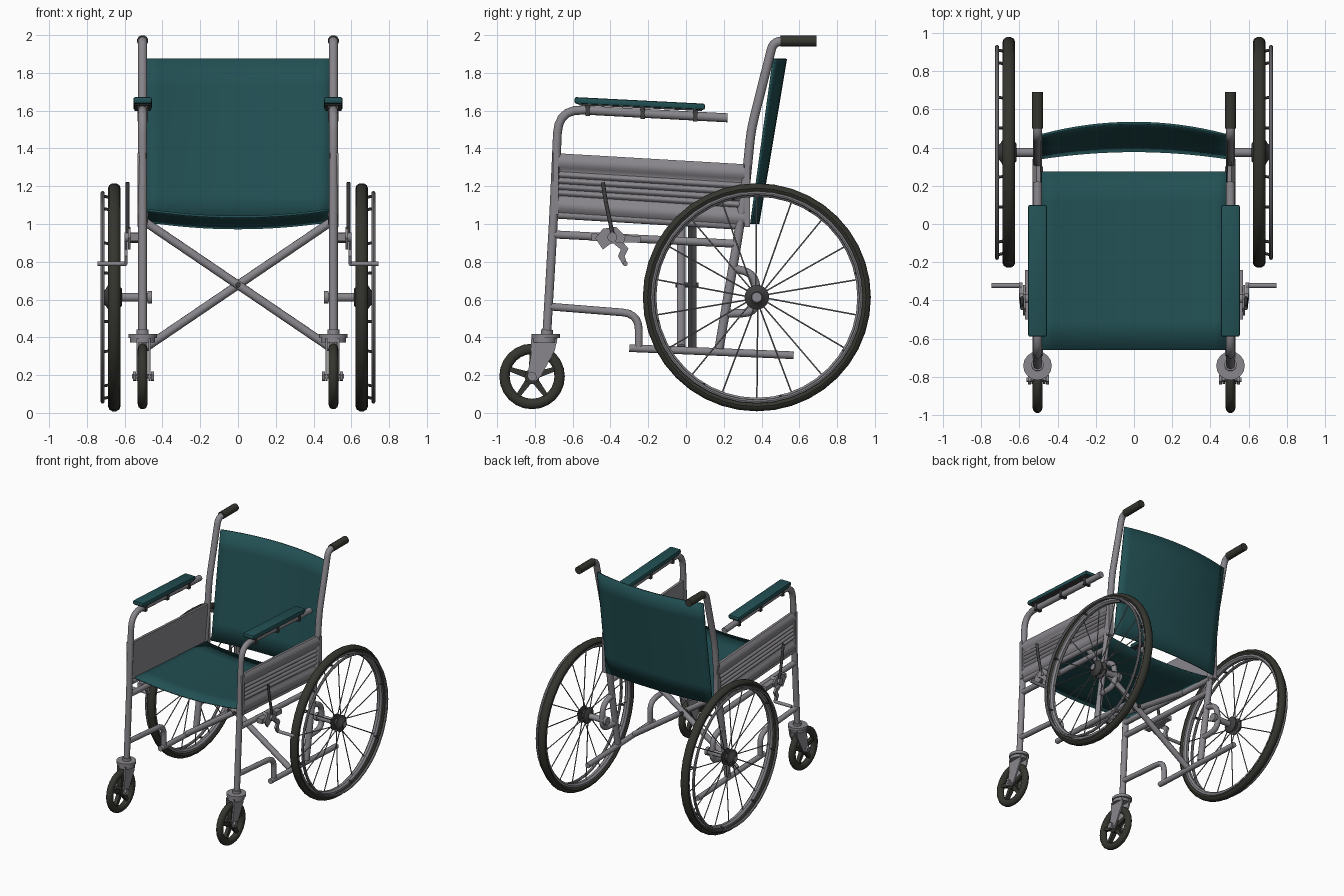
import bpy, bmesh, math
from mathutils import Vector

if "Cube" in bpy.data.objects:
    bpy.data.objects.remove(bpy.data.objects["Cube"])


def material(name, rgb):
    m = bpy.data.materials.new(name)
    m.diffuse_color = (*rgb, 1)
    m.use_nodes = True
    m.node_tree.nodes["Principled BSDF"].inputs["Base Color"].default_value = m.diffuse_color
    return m


GREY = material("grey_metal", (0.25, 0.24, 0.26))
TEAL = material("teal_vinyl", (0.016, 0.080, 0.088))
RUBBER = material("dark_rubber", (0.036, 0.036, 0.029))
DARK = material("dark_metal", (0.05, 0.05, 0.052))


def finish(bm, name, mat, mirror=True, angle=40):
    """Turn a bmesh into an object, plus its mirror image across x = 0."""
    bmesh.ops.recalc_face_normals(bm, faces=bm.faces)
    obs = []
    for side in (("right_", "left_") if mirror else ("",)):
        if side == "left_":
            for v in bm.verts:
                v.co.x *= -1
            bmesh.ops.reverse_faces(bm, faces=bm.faces)
        me = bpy.data.meshes.new(side + name)
        bm.to_mesh(me)
        me.materials.append(mat)
        me.shade_smooth()
        me.set_sharp_from_angle(angle=math.radians(angle))
        ob = bpy.data.objects.new(side + name, me)
        bpy.context.collection.objects.link(ob)
        obs.append(ob)
    bm.free()
    return obs


def fillet(pts, r, n=5):
    """Round the inner corners of a path."""
    pts = [Vector(p) for p in pts]
    out = [pts[0]]
    for a, b, c in zip(pts, pts[1:], pts[2:]):
        d = min(r, (a - b).length * .48, (c - b).length * .48)
        p, q = b + (a - b).normalized() * d, b + (c - b).normalized() * d
        for i in range(n + 1):
            t = i / n
            out.append(p * (1 - t) ** 2 + b * 2 * t * (1 - t) + q * t * t)
    return out + [pts[-1]]


def sweep(bm, pts, r, sides):
    rings, u = [], None
    for i, p in enumerate(pts):
        t = (pts[min(i + 1, len(pts) - 1)] - pts[max(i - 1, 0)]).normalized()
        if u is None:
            u = t.orthogonal()
        u = (u - t * u.dot(t)).normalized()
        w = t.cross(u)
        rings.append([bm.verts.new(p + (u * math.cos(a) + w * math.sin(a)) * r)
                      for a in (2 * math.pi * k / sides for k in range(sides))])
    for a, b in zip(rings, rings[1:]):
        for k in range(sides):
            j = (k + 1) % sides
            bm.faces.new((a[k], a[j], b[j], b[k]))
    bm.faces.new(rings[0])
    bm.faces.new(rings[-1])


def tube(name, pts, r, mat=GREY, bend=0.0, sides=12, mirror=True):
    bm = bmesh.new()
    pts = fillet(pts, bend) if bend else [Vector(p) for p in pts]
    sweep(bm, pts, r, sides)
    return finish(bm, name, mat, mirror, 50)


def side_tube(name, yz, r, mat=GREY, bend=0.0, x=0.505):
    return tube(name, [(x, y, z) for y, z in yz], r, mat, bend)


def lathe(name, profile, cy, cz, mat, seg=36):
    """Spin a closed (x, radius) profile about an x-wise axle."""
    bm = bmesh.new()
    rings = [[bm.verts.new((x, cy + r * math.cos(a), cz + r * math.sin(a))) for x, r in profile]
             for a in (2 * math.pi * i / seg for i in range(seg))]
    n = len(profile)
    for i in range(seg):
        a, b = rings[i], rings[(i + 1) % seg]
        for k in range(n):
            j = (k + 1) % n
            bm.faces.new((a[k], a[j], b[j], b[k]))
    return finish(bm, name, mat)


def oval(cx, cr, hx, hr, n=10):
    return [(cx + hx * math.cos(2 * math.pi * k / n), cr + hr * math.sin(2 * math.pi * k / n)) for k in range(n)]


def prism(name, yz, x0, x1, mat=GREY, bevel=0.0):
    """Extrude a side-view outline across x."""
    bm = bmesh.new()
    f = bm.faces.new([bm.verts.new((x0, y, z)) for y, z in yz])
    g = bmesh.ops.extrude_face_region(bm, geom=[f])["geom"]
    bmesh.ops.translate(bm, vec=(x1 - x0, 0, 0), verts=[v for v in g if isinstance(v, bmesh.types.BMVert)])
    if bevel:
        bmesh.ops.bevel(bm, geom=bm.edges[:], offset=bevel, segments=2, profile=.5, affect='EDGES')
    return finish(bm, name, mat)


def sheet(name, fn, nu=16, nv=6):
    """Thin upholstery sheet from a surface function."""
    bm = bmesh.new()
    g = [[bm.verts.new(fn(-1 + 2 * i / nu, j / nv)) for i in range(nu + 1)] for j in range(nv + 1)]
    for j in range(nv):
        for i in range(nu):
            bm.faces.new((g[j][i], g[j][i + 1], g[j + 1][i + 1], g[j + 1][i]))
    ob = finish(bm, name, TEAL, False)[0]
    m = ob.modifiers.new("thickness", 'SOLIDIFY')
    m.thickness, m.offset = 0.012, 0


def mix(a, b, t):
    return a + (b - a) * t


# Upholstery
sheet("seat", lambda u, v: (u * .485, mix(-.66, .275, v), mix(1.075, 1.015, v) - .037 * (1 - u * u)))
sheet("backrest", lambda u, v: (u * .485, mix(.345, .465, v) + mix(.037, .064, v) * (1 - u * u),
                                mix(1.0, 1.875, v)))

# Side frame tubes
side_tube("rear_post", [(.175, .34), (.275, .93), (.315, 1.2), (.345, 1.5), (.462, 1.965), (.55, 1.97)], .025, bend=.07)
side_tube("push_grip", [(.50, 1.97), (.69, 1.97)], .03, RUBBER)
side_tube("front_leg_and_arm_tube", [(-.738, .40), (-.70, 1.05), (-.675, 1.61), (.22, 1.562)], .024, bend=.13)
side_tube("seat_rail", [(-.69, 1.05), (.30, .99)], .022, x=.497)
side_tube("upper_rail", [(-.705, .945), (.27, .895)], .022)
side_tube("middle_rail", [(-.725, .563), (-.25, .525), (-.25, .345)], .021, bend=.1)
side_tube("lower_rail", [(-.30, .343), (.57, .305)], .021)
side_tube("axle_bracket", [(.24, .77), (.365, .735), (.385, .53), (.20, .525)], .022, bend=.09)

# Cross brace
tube("cross_brace_front", [(-.49, -.025, 1.01), (.49, -.025, .345)], .023, mirror=False)
tube("cross_brace_rear", [(-.49, .032, .345), (.49, .032, 1.01)], .023, mirror=False)
tube("brace_pivot", [(0, -.055, .678), (0, .066, .678)], .014, DARK, mirror=False)

# Corrugated side panel: outline across the height, swept from front to back
outline = [(.49, 0)]
for t0, t1, h in ((0, .28, .022), (.3, .4, .013), (.4, .5, .013), (.5, .6, .013), (.6, .7, .013), (.72, 1, .022)):
    outline += [(.51 + h * math.sin(math.pi * k / 6), mix(t0, t1, k / 6)) for k in range(7)]
outline.append((.49, 1))
bm = bmesh.new()
ends = [[bm.verts.new((x, y, mix(z0, z1, t))) for x, t in outline]
        for y, z0, z1 in ((-.69, 1.055, 1.375), (.335, .985, 1.315))]
for k in range(len(outline)):
    j = (k + 1) % len(outline)
    bm.faces.new((ends[0][k], ends[0][j], ends[1][j], ends[1][k]))
for e in ends:
    bm.faces.new(e)
bmesh.ops.remove_doubles(bm, verts=bm.verts, dist=1e-5)
finish(bm, "side_panel", GREY)
for y, z0, z1 in ((-.69, 1.05, 1.375), (.325, .985, 1.315)):
    prism("panel_end_strip", [(y - .014, z0), (y + .014, z0), (y + .014, z1), (y - .014, z1)], .488, .532)

# Armrest pads with clips
prism("armrest_pad", [(-.59, 1.637), (.10, 1.604), (.10, 1.637), (-.59, 1.672)], .456, .554, TEAL, .01)
prism("armrest_base", [(-.57, 1.629), (.085, 1.598), (.085, 1.608), (-.57, 1.64)], .463, .547, DARK)
for y in (-.52, -.23, .05):
    z = 1.605 - .054 * (y + .6)
    prism("armrest_clip", [(y - .012, z - .028), (y + .012, z - .028), (y + .012, z + .03), (y - .012, z + .03)],
          .477, .533, DARK)

# Big wheels
CY, CZ = .375, .612
lathe("big_tyre", oval(.655, .578, .033, .027), CY, CZ, RUBBER, 40)
lathe("big_rim", [(.632, .562), (.632, .545), (.645, .532), (.665, .532), (.678, .545), (.678, .562)], CY, CZ, GREY, 40)
lathe("hand_rim", oval(.717, .552, .011, .011, 8), CY, CZ, GREY, 40)
lathe("wheel_hub", [(.615, .01), (.615, .045), (.63, .065), (.64, .065), (.645, .035), (.672, .035), (.677, .065),
                    (.688, .065), (.70, .045), (.715, .03), (.715, .01)], CY, CZ, DARK, 20)
tube("wheel_axle", [(.46, CY, CZ), (.72, CY, CZ)], .024)
tube("axle_collar", [(.455, CY, CZ), (.478, CY, CZ)], .034)
bm = bmesh.new()
for i in range(18):
    a = 2 * math.pi * (i + .5) / 18
    b = a + (.09 if i % 4 < 2 else -.09)
    sweep(bm, [Vector((.635 if i % 2 else .682, CY + .055 * math.cos(b), CZ + .055 * math.sin(b))),
               Vector((.655, CY + .54 * math.cos(a), CZ + .54 * math.sin(a)))], .0042, 5)
finish(bm, "spokes", GREY)
bm = bmesh.new()
for i in range(8):
    a = 2 * math.pi * (i + .3) / 8
    c, s = math.cos(a), math.sin(a)
    sweep(bm, [Vector((.665, CY + .54 * c, CZ + .54 * s)), Vector((.717, CY + .552 * c, CZ + .552 * s))], .008, 6)
finish(bm, "hand_rim_pins", DARK)

# Casters: tyre, hub, five spokes, fork
KY, KZ = -.815, .193
lathe("caster_tyre", oval(.505, .146, .026, .029), KY, KZ, RUBBER, 24)
lathe("caster_hub", [(.482, .008), (.482, .04), (.528, .04), (.528, .008)], KY, KZ, RUBBER, 16)
for i in range(5):
    a = math.pi / 2 + 2 * math.pi * i / 5
    c, s = math.cos(a), math.sin(a)
    prism("caster_spoke", [(KY + r * c - w * s, KZ + r * s + w * c)
                           for r, w in ((.03, -.018), (.125, -.012), (.125, .012), (.03, .018))], .49, .52, RUBBER)
for x in (.469, .531):
    prism("fork_blade", [(-.82, .395), (-.68, .395), (-.695, .33), (-.765, .2), (-.795, .168), (-.83, .175),
                         (-.838, .21), (-.822, .3)], x - .006, x + .006)
tube("caster_axle", [(.448, KY, KZ), (.562, KY, KZ)], .012)
for x in (.452, .548):
    tube("caster_nut", [(x - .008, KY, KZ), (x + .008, KY, KZ)], .026, sides=6)
tube("fork_crown", [(.505, -.75, .372), (.505, -.75, .40)], .066, sides=16)
tube("fork_disc", [(.505, -.742, .396), (.505, -.742, .418)], .075, sides=16)
tube("stem_collar", [(.505, -.737, .415), (.505, -.736, .44)], .033)

# Brakes
tube("brake_lever", [(.585, -.44, 1.22), (.585, -.425, 1.12), (.585, -.385, .93)], .011, DARK)
prism("brake_plate", [(-.48, .925), (-.44, .975), (-.37, .985), (-.32, .935), (-.33, .90), (-.40, .895), (-.44, .865)],
      .568, .582)
prism("brake_hook", [(-.40, .91), (-.33, .90), (-.305, .87), (-.325, .83), (-.31, .785), (-.335, .785), (-.36, .83),
                     (-.345, .865)], .584, .602)
tube("brake_clamp", [(.505, -.39, .93), (.60, -.39, .93)], .026)
prism("brake_mount", [(-.50, .91), (-.24, .90), (-.24, .935), (-.50, .95)], .525, .57)
tube("brake_pin", [(.59, -.322, .79), (.745, -.322, .79)], .013)
